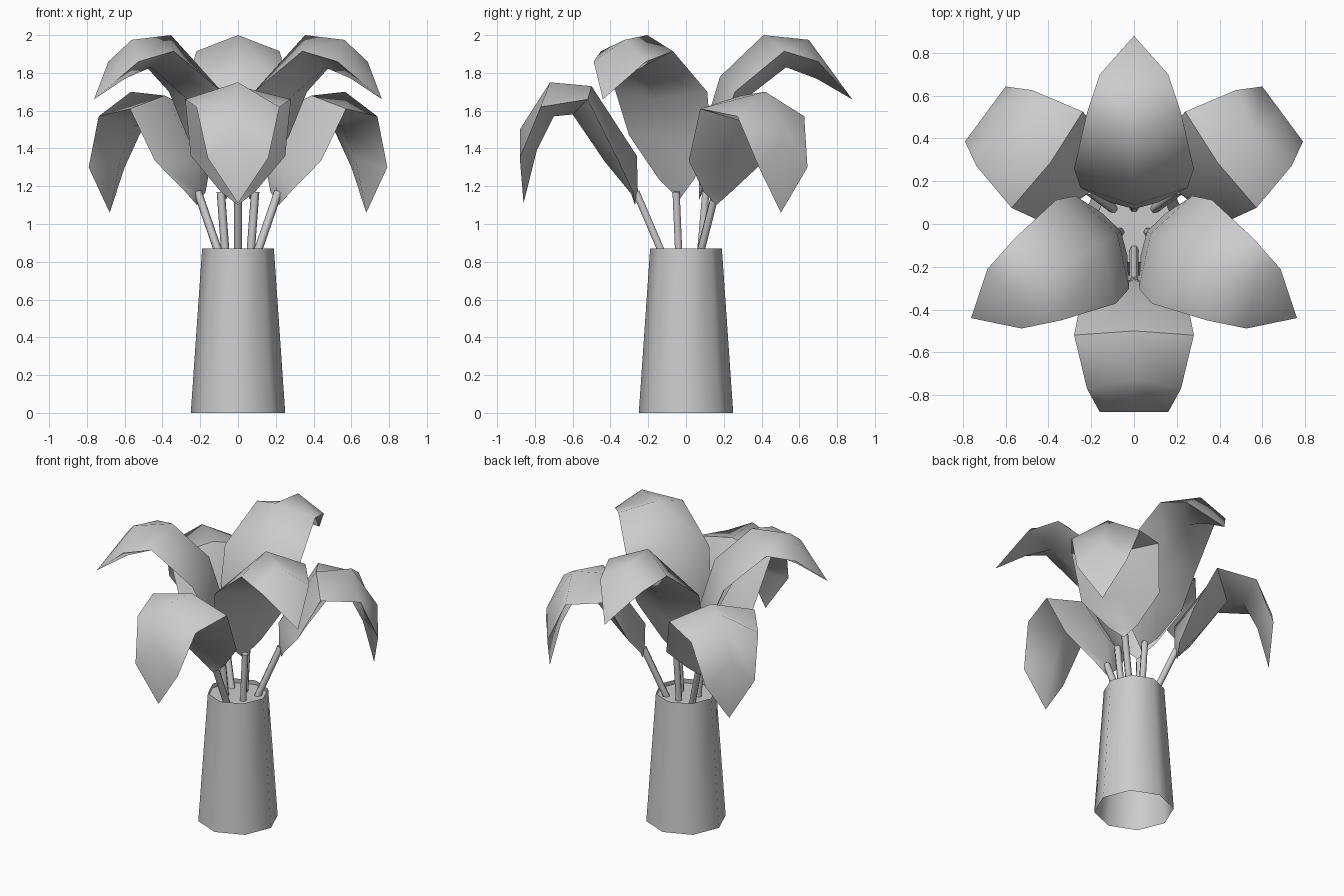
import bpy, bmesh, math
from mathutils import Vector, Matrix

if "Cube" in bpy.data.objects:
    bpy.data.objects.remove(bpy.data.objects["Cube"])


def make_object(name, bm, angle):
    bmesh.ops.recalc_face_normals(bm, faces=bm.faces)
    mesh = bpy.data.meshes.new(name)
    bm.to_mesh(mesh)
    bm.free()
    obj = bpy.data.objects.new(name, mesh)
    bpy.context.collection.objects.link(obj)
    bpy.ops.object.select_all(action='DESELECT')
    bpy.context.view_layer.objects.active = obj
    obj.select_set(True)
    bpy.ops.object.shade_smooth_by_angle(angle=math.radians(angle))
    return obj


def loft(bm, rings, cap_start=True, cap_end=True):
    loops = [[bm.verts.new(p) for p in ring] for ring in rings]
    n = len(loops[0])
    for a, b in zip(loops, loops[1:]):
        for i in range(n):
            j = (i + 1) % n
            bm.faces.new((a[i], a[j], b[j], b[i]))
    if cap_start:
        bm.faces.new(loops[0])
    if cap_end:
        bm.faces.new(loops[-1])


def ring(r, z, n=8):
    return [(r * math.cos(math.tau * i / n), r * math.sin(math.tau * i / n), z)
            for i in range(n)]


# Vase: eight-sided, tapered, open below, with a recessed soil surface
bm = bmesh.new()
loft(bm, [ring(0.25, 0), ring(0.19, 0.87)], False, False)
make_object("vase", bm, 50)
bm = bmesh.new()
loft(bm, [ring(0.192, 0.84)], True, False)
make_object("soil", bm, 50)


# Stem: thin tube between two points
def stem(name, start, end, radius=0.022, n=6):
    a, b = Vector(start), Vector(end)
    q = (b - a).to_track_quat('Z', 'Y')
    circle = [Vector(p) for p in ring(radius, 0, n)]
    bm = bmesh.new()
    loft(bm, [[a + q @ p for p in circle], [b + q @ p for p in circle]])
    return make_object(name, bm, 61)


# Leaf rows: (upper rib r, z, edge half-width, edge r, z, lower rib r, z)
TALL = dict(base=(0.07, 1.13), tip=(0.88, 1.66), rows=[
    (0.07, 1.24, 0.11, 0.10, 1.24, 0.11, 1.22),
    (0.09, 1.48, 0.25, 0.17, 1.47, 0.20, 1.44),
    (0.18, 1.78, 0.28, 0.26, 1.70, 0.31, 1.66),
    (0.41, 2.00, 0.22, 0.52, 1.915, 0.53, 1.83),
    (0.65, 1.975, 0.16, 0.70, 1.86, 0.69, 1.77)])
LOW = dict(base=(0.27, 1.10), tip=(0.86, 1.11), rows=[
    (0.255, 1.17, 0.09, 0.28, 1.17, 0.29, 1.16),
    (0.26, 1.36, 0.25, 0.37, 1.36, 0.43, 1.33),
    (0.50, 1.73, 0.28, 0.52, 1.66, 0.60, 1.58),
    (0.72, 1.75, 0.22, 0.77, 1.62, 0.70, 1.57),
    (0.88, 1.50, 0.16, 0.88, 1.35, 0.79, 1.39)])


def leaf(name, shape, azimuth, dr=0.0, dz=0.0):
    """Thick lens-section blade along +x, turned to the azimuth;
    dr, dz nudge the outer part."""
    bm = bmesh.new()
    base = bm.verts.new((shape["base"][0], 0, shape["base"][1]))
    tip = bm.verts.new((shape["tip"][0] + dr, 0, shape["tip"][1] + dz))
    loops = []
    for k, (ur, uz, w, er, ez, lr, lz) in enumerate(shape["rows"]):
        f = min(1, k / 2)
        loops.append([bm.verts.new((r + dr * f, y, z + dz * f)) for r, y, z in
                      ((er, -w, ez), (ur, 0, uz), (er, w, ez), (lr, 0, lz))])
    for i in range(4):
        j = (i + 1) % 4
        bm.faces.new((base, loops[0][i], loops[0][j]))
        bm.faces.new((loops[-1][i], tip, loops[-1][j]))
        for a, b in zip(loops, loops[1:]):
            bm.faces.new((a[i], b[i], b[j], a[j]))
    bm.transform(Matrix.Rotation(math.radians(azimuth), 4, 'Z'))
    return make_object(name, bm, 60)


def polar(r, azimuth, z):
    a = math.radians(azimuth)
    return (r * math.cos(a), r * math.sin(a), z)


# Three tall leaves and three low leaves, alternating around the vase
for label, az in (("back", 90), ("right", -30), ("left", 210)):
    leaf("tall_leaf_" + label, TALL, az)
    stem("tall_stem_" + label, polar(0.075, az, 0.82), polar(0.105, az, 1.17))
for label, az, dr, dz in (("front", -90, 0, 0), ("right", 36.5, -0.015, -0.05),
                          ("left", 143.5, -0.015, -0.05)):
    leaf("low_leaf_" + label, LOW, az, dr, dz)
    stem("low_stem_" + label, polar(0.115, az, 0.82), polar(0.265, az, 1.17))
